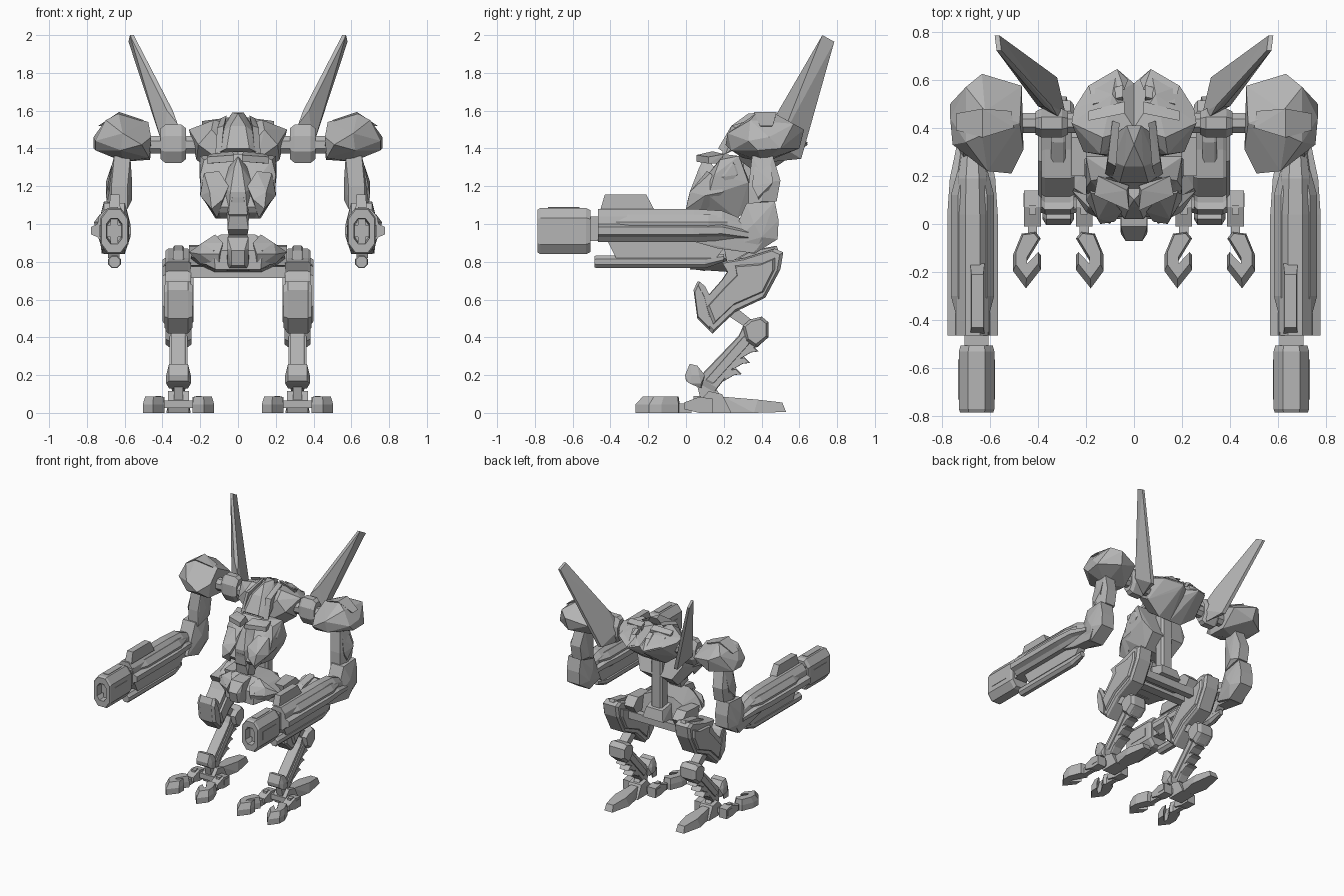
import bpy, bmesh, math

grey = bpy.data.materials.new("grey_metal")
grey.diffuse_color = (0.46, 0.46, 0.46, 1)


def finish(name, bm, mirror):
    bmesh.ops.recalc_face_normals(bm, faces=bm.faces[:])
    me = bpy.data.meshes.new(name)
    bm.to_mesh(me)
    bm.free()
    me.materials.append(grey)
    ob = bpy.data.objects.new(name, me)
    bpy.context.collection.objects.link(ob)
    if mirror:
        ob.modifiers.new("mirror", 'MIRROR').use_mirror_merge = False
    return ob


def hull(name, pts, mirror=True):
    """Faceted chunk around a few corner points."""
    bm = bmesh.new()
    for p in pts:
        bm.verts.new(p)
    out = bmesh.ops.convex_hull(bm, input=bm.verts[:])
    junk = {g for g in out["geom_interior"] + out["geom_unused"] if isinstance(g, bmesh.types.BMVert)}
    bmesh.ops.delete(bm, geom=list(junk), context='VERTS')
    bmesh.ops.dissolve_limit(bm, angle_limit=0.03, verts=bm.verts[:], edges=bm.edges[:])
    return finish(name, bm, mirror)


def sym(pts):
    return pts + [(-x, y, z) for x, y, z in pts]


def box(name, x0, x1, y0, y1, z0, z1, mirror=True, c=0.0):
    """Box, with chamfered corners when c is set."""
    pts = []
    for x, sx in ((x0, 1), (x1, -1)):
        for y, sy in ((y0, 1), (y1, -1)):
            for z, sz in ((z0, 1), (z1, -1)):
                pts += [(x, y + sy * c, z + sz * c), (x + sx * c, y, z + sz * c), (x + sx * c, y + sy * c, z)] if c else [(x, y, z)]
    return hull(name, pts, mirror)


def loft(name, axis, prof, stations, mirror=True):
    """Profile swept along an axis; station = (position, scale, shift_a, shift_b)."""
    ca = sum(p[0] for p in prof) / len(prof)
    cb = sum(p[1] for p in prof) / len(prof)
    place = {'x': lambda a, b, t: (t, a, b), 'y': lambda a, b, t: (a, t, b), 'z': lambda a, b, t: (a, b, t)}[axis]
    bm = bmesh.new()
    rings = []
    for st in stations:
        t, s, da, db = (tuple(st) + (0, 0))[:4]
        rings.append([bm.verts.new(place(ca + (a - ca) * s + da, cb + (b - cb) * s + db, t)) for a, b in prof])
    n = len(prof)
    for r, q in zip(rings, rings[1:]):
        for i in range(n):
            bm.faces.new((r[i], r[(i + 1) % n], q[(i + 1) % n], q[i]))
    bm.faces.new(rings[0][::-1])
    bm.faces.new(rings[-1])
    return finish(name, bm, mirror)


def slab(name, axis, prof, t0, t1, c=0.02, s=0.85, mirror=True):
    """Extruded profile with tapered rims."""
    return loft(name, axis, prof, [(t0, s), (t0 + c, 1), (t1 - c, 1), (t1, s)], mirror)


def ngon(cx, cz, rx, rz, n=8, turn=0.5):
    return [(cx + rx * math.cos(2 * math.pi * (i + turn) / n), cz + rz * math.sin(2 * math.pi * (i + turn) / n)) for i in range(n)]


# --- torso ---
hull("upper_torso", [(.26, .42, 1.50), (.22, .42, 1.34), (.25, .48, 1.48), (.19, .575, 1.46), (.07, .645, 1.42), (0, .585, 1.43),
     (0, .40, 1.53), (.13, .36, 1.55), (.09, .54, 1.53), (.21, .30, 1.42), (.14, .29, 1.50), (.10, .28, 1.34),
     (0, .28, 1.34), (.10, .40, 1.25), (0, .40, 1.25), (.08, .60, 1.39), (0, .56, 1.39)])
hull("cockpit", sym([(.10, .05, 1.06), (.12, .27, 1.03), (.09, .12, 1.03), (.135, .03, 1.09), (.195, .12, 1.15),
     (.20, .15, 1.26), (.20, .33, 1.22), (.18, .18, 1.34), (.20, .28, 1.36), (.10, .09, 1.23), (.08, .20, 1.37),
     (.14, .38, 1.12)]), False)
hull("cheek", [(.05, .05, 1.20), (.08, .01, 1.13), (.14, .0, 1.08), (.20, .10, 1.15), (.15, .02, 1.17),
     (.18, .13, 1.27), (.10, .11, 1.28), (.11, .06, 1.03), (.2, .2, 1.17)])
hull("nose_ridge", sym([(0, .10, 1.36), (.02, .07, 1.30), (.085, .09, 1.20), (.04, .02, 1.17), (.05, .03, 1.05),
     (.05, .15, 1.30), (.03, .06, 1.02)]), False)
hull("chin", sym([(.03, .02, 1.14), (.06, .06, 1.10), (.055, .05, .97), (.05, .13, .94), (.06, .2, 1.1)]), False)
hull("brow", [(.02, .055, 1.365), (.02, .055, 1.33), (.165, .12, 1.32), (.165, .12, 1.355), (.03, .14, 1.385), (.15, .2, 1.37),
     (.02, .16, 1.33), (.15, .18, 1.32)])
hull("collar", sym([(.04, .24, 1.52), (.09, .26, 1.48), (.10, .20, 1.38), (.06, .17, 1.40), (.07, .38, 1.53),
     (.03, .41, 1.59), (.0, .33, 1.585)]), False)
hull("collar_rail", [(.09, .19, 1.37), (.12, .21, 1.37), (.075, .24, 1.52), (.11, .26, 1.51), (.06, .42, 1.575), (.09, .43, 1.56),
     (.10, .27, 1.4)])
for i in range(2):
    hull("back_panel_%d" % (i + 1), [(.04 + .005 * i, y, z) for y, z in ((.46 + .07 * i, 1.565 - .03 * i), (.51 + .07 * i, 1.545 - .04 * i), (.5, 1.48))]
         + [(.19 - .02 * i, y, z) for y, z in ((.43 + .07 * i, 1.545 - .03 * i), (.47 + .07 * i, 1.525 - .04 * i), (.46, 1.47))])
hull("back_lip", [(.025, .60, 1.44), (.07, .645, 1.43), (.19, .575, 1.47), (.18, .54, 1.49), (.04, .56, 1.50), (.08, .60, 1.39)])
hull("side_vent", [(.19, .16, 1.25), (.19, .24, 1.35), (.205, .20, 1.25), (.205, .25, 1.32), (.205, .27, 1.26), (.19, .29, 1.28), (.19, .22, 1.2)])
box("spine", -.05, .05, .29, .38, .82, 1.34, False, .015)

# --- pelvis ---
hull("pelvis", sym([(.09, .10, .945), (.09, .29, .93), (.17, .10, .90), (.17, .29, .89), (.25, .15, .83), (.25, .30, .80),
     (.12, .02, .76), (.13, .32, .74), (.13, .02, .86)]), False)
hull("spine_socket", sym([(.08, .27, .89), (.07, .40, .86), (.09, .42, .78), (.1, .28, .76)]), False)
hull("pelvis_nose", sym([(.035, -.07, .86), (.035, -.05, .78), (.055, -.01, .93), (.05, .1, .94), (.06, .1, .75), (.055, .0, .80),
     (.055, -.04, .87)]), False)
hull("hip_cowl", [(.08, .03, .90), (.10, .0, .84), (.20, .05, .84), (.19, .07, .90), (.26, .14, .85), (.12, .1, .945), (.2, .1, .79), (.1, .03, .77)])
hull("hip_joint", [(x, y, z) for x in (.17, .26) for y, z in ((.20, .88), (.36, .89), (.42, .83), (.38, .77), (.22, .78))])
box("hip_axle", -.26, .26, .22, .29, .715, .775, False)
box("rear_hip_axle", -.26, .26, .34, .39, .715, .775, False)

# --- shoulders and antenna blades ---
loft("shoulder_axle", 'x', ngon(.42, 1.42, .045, .05), [(.22, 1), (.50, 1)])
slab("shoulder_joint", 'x', ngon(.42, 1.425, .065, .11), .275, .41, .025, .8)
hull("pauldron", [(.765, .44, 1.46), (.755, .38, 1.39), (.765, .50, 1.40), (.70, .57, 1.53), (.633, .625, 1.50), (.467, .575, 1.46),
     (.46, .31, 1.46), (.51, .21, 1.42), (.62, .24, 1.39), (.61, .22, 1.48), (.607, .40, 1.33), (.465, .45, 1.34), (.47, .3, 1.35),
     (.475, .42, 1.54), (.633, .37, 1.585), (.62, .47, 1.585), (.70, .34, 1.55), (.62, .60, 1.40), (.755, .33, 1.44)])
hull("pauldron_crest", [(.50, .40, 1.55), (.51, .47, 1.545), (.63, .36, 1.593), (.63, .48, 1.593), (.74, .39, 1.52), (.74, .46, 1.52), (.6, .42, 1.5)])
hull("antenna_blade", [(.552, .722, 2.0), (.572, .722, 2.0), (.560, .785, 1.965), (.580, .785, 1.965), (.345, .495, 1.60), (.375, .49, 1.60),
     (.385, .645, 1.53), (.41, .635, 1.53), (.32, .61, 1.345), (.35, .61, 1.345), (.285, .46, 1.42), (.40, .49, 1.42), (.30, .46, 1.33),
     (.32, .45, 1.53)])

# --- upper arms ---
hull("upper_arm", [(x, y, z) for x in (.57, .655) for y, z in ((.35, 1.36), (.46, 1.36))]
     + [(x, y, z) for x in (.585, .67) for y, z in ((.50, 1.23), (.33, 1.2), (.48, 1.12), (.33, 1.08))]
     + [(.56, .42, 1.13), (.695, .42, 1.22), (.56, .40, 1.21), (.695, .40, 1.12)])
hull("arm_plate", [(.67, .36, 1.3), (.67, .45, 1.31), (.70, .46, 1.22), (.70, .38, 1.14), (.69, .35, 1.2), (.66, .40, 1.1), (.62, .4, 1.3)])
hull("elbow", [(x, y, z) for x in (.60, .71) for y, z in ((.32, 1.11), (.47, 1.12), (.49, 1.02), (.485, .92), (.36, .84), (.22, .88), (.3, 1.0))]
     + [(.57, .36, 1.0), (.74, .36, 1.0), (.57, .4, .93), (.74, .4, .93)])

# --- forearm cannons ---
G = .672
half = [(.03, 1.08), (.065, 1.04), (.072, 1.0), (.105, .985), (.105, .945), (.072, .93), (.05, .905)]
body = [(G + a, b) for a, b in half] + [(G - a, b) for a, b in reversed(half)]
loft("cannon_body", 'y', body, [(-.465, 1), (.04, 1), (.19, .9), (.33, .62, 0, -.03)])
hull("cannon_top_cover", [(G - .02 + s * w, y, z) for s in (-1, 1) for w, y, z in ((.03, -.455, 1.07), (.025, -.43, 1.155), (.025, -.21, 1.155), (.03, -.165, 1.07))])
slab("cannon_side_rail", 'y', [(G - .085, .975), (G + .085, .975), (G + .09, 1.01), (G + .06, 1.05), (G - .06, 1.05), (G - .09, 1.01)], -.40, .22, .1, .7)
hull("forearm_pod", [(G + s * w, y, z) for s in (-1, 1) for w, y, z in ((.04, .03, .91), (.05, .18, .93), (.06, .42, .93), (.05, .36, .845), (.04, .17, .87))])
loft("under_barrel", 'y', ngon(G - .018, .80, .037, .037), [(-.485, .85), (-.475, 1), (.10, 1), (.20, .6, 0, .02)])
hull("under_barrel_mount", [(G - .015 + s * .03, y, z) for s in (-1, 1) for y, z in ((-.42, .92), (-.37, .82), (.16, .82), (.24, .92))])
B = .655
box("cannon_neck", B - .05, B + .05, -.53, -.45, .91, 1.04)
wide, tall = (.074, .07), (.035, .1225)
ring = [(B + sx * a, .9625 + sz * b) for sx, sz, pts in ((1, 1, (wide, tall)), (-1, 1, (tall, wide)),
        (-1, -1, (wide, tall)), (1, -1, (tall, wide))) for a, b in pts]
loft("muzzle", 'y', ring, [(-.62, .48), (-.785, .55), (-.785, .93), (-.77, 1), (-.53, 1), (-.505, .9)])
box("muzzle_side_panel", B - .077, B + .077, -.73, -.565, .93, .995)
box("muzzle_top_panel", B - .02, B + .02, -.73, -.565, .85, 1.089)

# --- thighs and knees ---
L = .315
thigh = [(.06, .695), (.04, .65), (.06, .50), (.14, .42), (.26, .535), (.42, .61), (.50, .76), (.515, .85), (.47, .87),
         (.31, .82), (.19, .80), (.22, .75), (.19, .705), (.115, .62), (.09, .67)]
loft("thigh", 'x', thigh, [(.25, .93), (.265, 1), (.37, 1), (.385, .93)])
plate = [(.11, .56), (.145, .47), (.25, .57), (.41, .64), (.47, .76), (.47, .82), (.40, .79), (.26, .78), (.27, .73), (.22, .68)]
slab("thigh_side_plate", 'x', plate, .235, .40, .012, .93)
slab("knee_guard", 'x', [(.06, .695), (.04, .65), (.06, .5), (.13, .43), (.13, .5), (.10, .62)], .24, .39, .03, .85)
slab("hip_fin", 'x', [(.22, .79), (.34, .86), (.48, .885), (.50, .83), (.3, .77)], .285, .345, .01)

# --- shanks ---
shank = [(.31, .475), (.40, .51), (.435, .48), (.435, .40), (.38, .35), (.33, .335), (.15, .11), (.08, .15), (.07, .19), (.28, .41)]
loft("shank", 'x', shank, [(.275, .9), (.285, 1), (.345, 1), (.355, .9)])
slab("shank_side_plate", 'x', [(.10, .17), (.14, .15), (.33, .36), (.36, .41), (.31, .41)], .267, .363, .008, .93)
slab("shank_joint", 'x', [(.30, .46), (.34, .495), (.40, .51), (.437, .48), (.437, .40), (.37, .345), (.32, .38)], .245, .385, .025, .8)
hull("knee_link", [(x, y, z) for x in (.28, .35) for y, z in ((.20, .53), (.25, .57), (.35, .49), (.32, .45))])
for i in range(3):
    y, z = .375 - .045 * i, .345 - .06 * i
    slab("calf_fin_%d" % (i + 1), 'x', [(y - .09, z - .06), (y - .07, z + .0), (y - .02, z + .01), (y + .01, z - .02), (y - .03, z - .025)], .275, .355, .01)
hull("ankle", [(x, y, z) for x in (.265, .365) for y, z in ((-.005, .20), (.02, .26), (.06, .25), (.10, .20), (.08, .13), (.0, .17))]
     + [(x, y, z) for x in (.25, .38) for y, z in ((.02, .155), (.08, .155), (.03, .20), (.07, .20))])
hull("ankle_post", [(x, y, z) for x in (.29, .34) for y, z in ((.05, .18), (.13, .18), (.20, .06), (.08, .06))])

# --- feet: core, two notched front claws and a heel spur ---
hull("foot_core", [(x, y, z) for x in (.26, .37) for y, z in ((.07, .06), (.12, .115), (.19, .10), (.24, 0), (.09, 0))])
box("foot_crossbar", .17, .46, .07, .13, .025, .065)
claw = [(.152, -.04), (.095, -.033), (.073, -.06), (.131, -.155), (.131, -.19), (.073, -.13), (.073, -.19), (.135, -.268), (.189, -.195), (.189, -.13)]
for side, s in (("outer", 1), ("inner", -1)):
    loft(side + "_claw", 'z', [(L + s * a, b) for a, b in claw], [(0, 1), (.045, 1), (.088, .8, 0, .015)])
    xs = sorted((L + s * .073, L + s * .142))
    hull(side + "_toe_joint", [(x, y, z) for x in xs for y, z in ((-.01, .02), (-.01, .055), (.04, .04), (.07, .0), (.07, .085), (.14, .0), (.14, .075))])
    box(side + "_toe_link", xs[0] + .015, xs[1] - .015, -.08, .03, .0, .05)
    box(side + "_toe_pin", xs[0] + .02, xs[1] - .02, .04, .08, .06, .09)
hull("heel_spur", [(x, y, z) for x, y, z in ((L + s * w, y, z) for s in (-1, 1) for w, y, z in
     ((.03, .18, 0), (.03, .20, .085), (.065, .36, .0), (.05, .38, .07), (.035, .53, .005), (.03, .51, .055)))])
